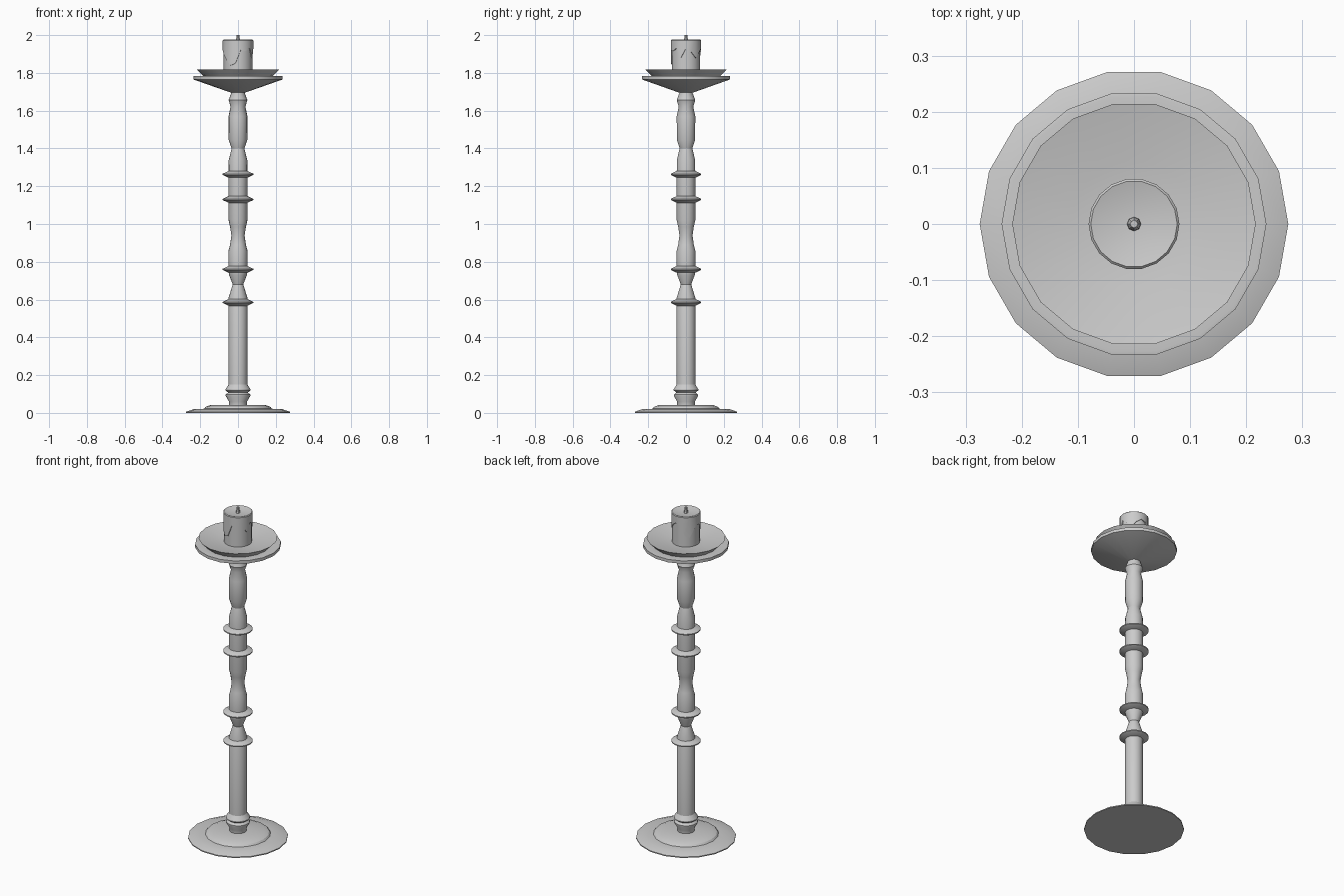
import bpy, bmesh, math

if "Cube" in bpy.data.objects:
    bpy.data.objects.remove(bpy.data.objects["Cube"])

SIDES = 18


def finish(bm, name):
    bmesh.ops.remove_doubles(bm, verts=bm.verts, dist=1e-5)
    bmesh.ops.recalc_face_normals(bm, faces=bm.faces)
    me = bpy.data.meshes.new(name)
    bm.to_mesh(me)
    bm.free()
    me.shade_smooth()
    me.set_sharp_from_angle(angle=math.radians(30))
    ob = bpy.data.objects.new(name, me)
    bpy.context.collection.objects.link(ob)
    return ob


def lathe(name, profile, sides=SIDES, edge=None):
    """Revolve (radius, z) points round z; edge(row, i) may shift z per column."""
    bm = bmesh.new()
    rings = []
    for k, (r, z) in enumerate(profile):
        ring = []
        for i in range(sides):
            a = 2 * math.pi * i / sides
            dz = edge(k, i) if edge else 0
            ring.append(bm.verts.new((r * math.cos(a), r * math.sin(a), z + dz)))
        rings.append(ring)
    for lo, hi in zip(rings, rings[1:]):
        for i in range(sides):
            j = (i + 1) % sides
            bm.faces.new((lo[i], lo[j], hi[j], hi[i]))
    bm.faces.new(rings[0][::-1])
    bm.faces.new(rings[-1])
    return finish(bm, name)


# Stepped foot plate
lathe("base", [(.275, 0), (.275, .006), (.235, .02), (.18, .022),
               (.172, .032), (.145, .042), (.04, .042)])

# Turned column with beads near the foot and several waists
lathe("stem", [(.048, .035), (.048, .06), (.065, .09), (.065, .097), (.052, .108),
               (.066, .119), (.066, .126), (.05, .15), (.05, .61),
               (.028, .68), (.047, .73), (.05, .745), (.05, .86), (.042, .89),
               (.035, .94), (.042, .985), (.05, 1.02), (.05, 1.26), (.049, 1.34),
               (.034, 1.40), (.049, 1.445), (.05, 1.57), (.039, 1.622),
               (.05, 1.656), (.036, 1.692), (.036, 1.71)])

# Sharp-edged collars on the column
for n, z in enumerate((.585, .76, 1.13, 1.263)):
    lathe(f"collar_{n + 1}", [(.045, z - .018), (.05, z - .018), (.081, z - .003),
                              (.081, z + .003), (.05, z + .018), (.045, z + .018)])

# Drip pan: wide outer cone with a flared inner dish
lathe("drip_pan", [(.036, 1.695), (.236, 1.765), (.236, 1.783), (.23, 1.784),
                   (.18, 1.78), (.217, 1.817), (.112, 1.795), (.04, 1.79)])

# Candle body
lathe("candle", [(.076, 1.785), (.076, 1.96), (.04, 1.96)])

# Melted wax shell with an uneven lower edge
drips = [.05, .03, .0, .03, .05, .04, -.02, -.03, .02,
         .04, .02, -.01, -.04, -.03, .04, .035, .05, .0]
lathe("melted_wax", [(.07, 1.88), (.081, 1.88), (.081, 1.972), (.077, 1.976), (.04, 1.967)],
      edge=lambda k, i: drips[i] if k < 2 else 0)

# Wick
lathe("wick", [(.013, 1.96), (.012, 1.975), (.007, 1.99), (.007, 2.0)], sides=8)
